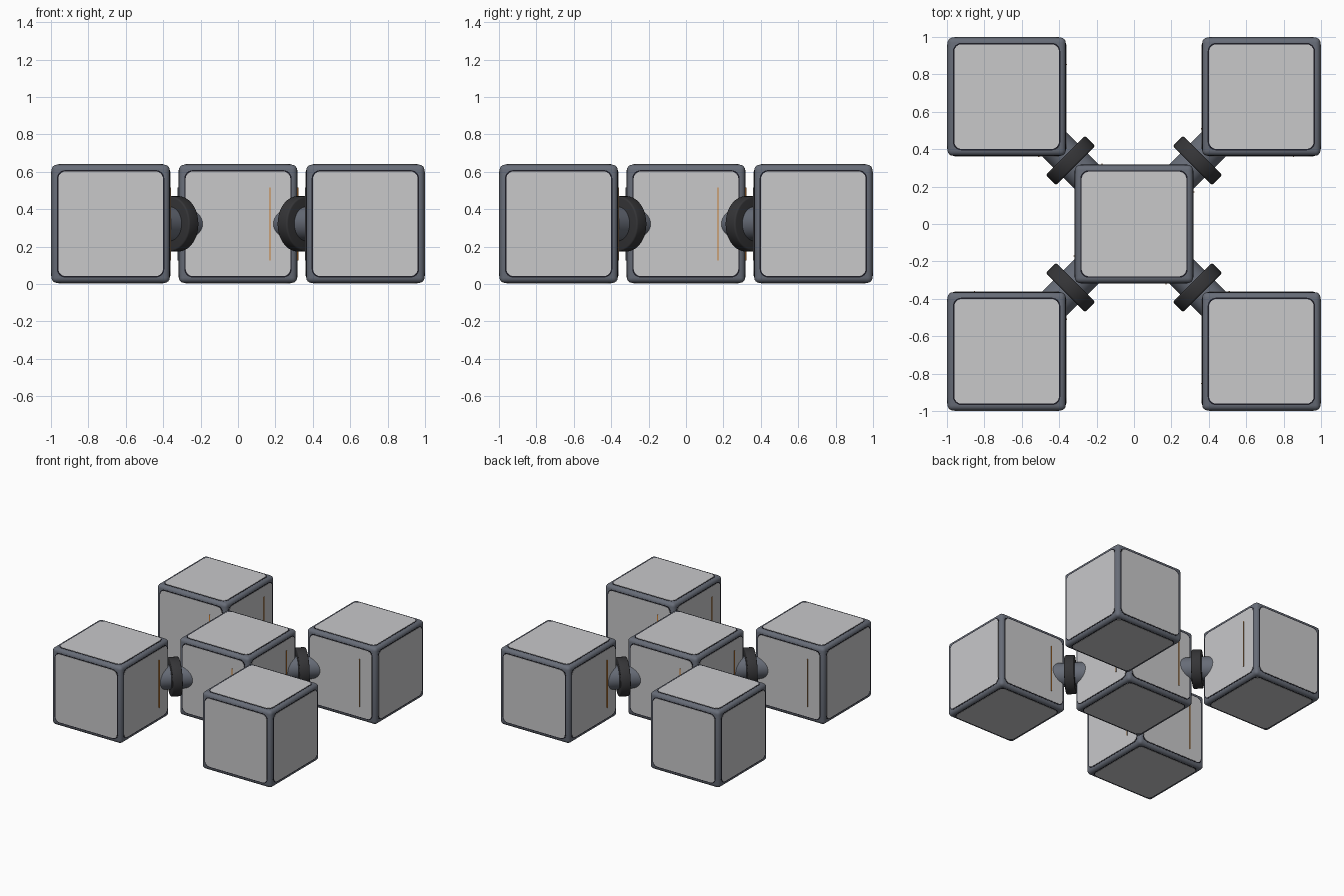
import bpy, bmesh, math
from mathutils import Matrix, Vector

if "Cube" in bpy.data.objects:
    bpy.data.objects.remove(bpy.data.objects["Cube"])

HALF = 0.316      # half size of a frame cube
OFF = 0.681       # centre offset of the outer cubes
ZC = 0.322        # height of all cube centres


def material(name, rgb):
    m = bpy.data.materials.new(name)
    m.diffuse_color = (*rgb, 1)
    m.use_nodes = True
    m.node_tree.nodes["Principled BSDF"].inputs["Base Color"].default_value = m.diffuse_color
    return m


SLATE = material("slate_frame", (0.135, 0.15, 0.185))
PANEL = material("light_grey_panel", (0.58, 0.58, 0.59))
BLACK = material("black_seam", (0.012, 0.012, 0.018))
RUBBER = material("charcoal_collar", (0.035, 0.035, 0.038))
ORANGE = material("orange_strip", (0.60, 0.21, 0.03))


def finish(bm, name, mats, smooth=True):
    bmesh.ops.recalc_face_normals(bm, faces=bm.faces)
    me = bpy.data.meshes.new(name)
    bm.to_mesh(me)
    bm.free()
    ob = bpy.data.objects.new(name, me)
    bpy.context.collection.objects.link(ob)
    for m in mats:
        me.materials.append(m)
    if smooth:
        bpy.ops.object.select_all(action='DESELECT')
        ob.select_set(True)
        bpy.context.view_layer.objects.active = ob
        bpy.ops.object.shade_smooth_by_angle(angle=math.radians(35))
    return ob


def rounded_plate(bm, half, radius, z0, z1, rot):
    """Rounded square lying on +z, then turned by rot to face outward."""
    verts = []
    for k in range(4):
        a0 = k * math.pi / 2
        cx = (half - radius) * (1 if k in (0, 3) else -1)
        cy = (half - radius) * (1 if k in (0, 1) else -1)
        for i in range(7):
            a = a0 + i * math.pi / 12
            verts.append(bm.verts.new((cx + radius * math.cos(a),
                                       cy + radius * math.sin(a), z0)))
    face = bm.faces.new(verts)
    ext = bmesh.ops.extrude_face_region(bm, geom=[face])
    top = [g for g in ext["geom"] if isinstance(g, bmesh.types.BMVert)]
    bmesh.ops.translate(bm, verts=top, vec=(0, 0, z1 - z0))
    bmesh.ops.transform(bm, matrix=rot, verts=verts + top)


# rotations that turn a +z plate toward each of the six cube sides
SIDES = [Matrix.Identity(4), Matrix.Rotation(math.pi, 4, 'X')]
SIDES += [Matrix.Rotation(k * math.pi / 2, 4, 'Z') @ Matrix.Rotation(math.pi / 2, 4, 'X')
          for k in range(4)]


def cube_module(name, x, y):
    move = Matrix.Translation((x, y, ZC))
    # rounded frame
    bm = bmesh.new()
    bmesh.ops.create_cube(bm, size=2 * HALF)
    bmesh.ops.bevel(bm, geom=bm.edges[:], offset=0.028, segments=4,
                    profile=0.5, affect='EDGES')
    bm.transform(move)
    finish(bm, name + "_frame", [SLATE])
    # dark seams and light panels on all six sides
    for part, half, rad, lift, mat in (("seams", 0.287, 0.045, 0.001, BLACK),
                                       ("panels", 0.280, 0.040, 0.003, PANEL)):
        bm = bmesh.new()
        for rot in SIDES:
            rounded_plate(bm, half, rad, HALF - 0.004, HALF + lift, rot)
        bm.transform(move)
        finish(bm, name + "_" + part, [mat], smooth=False)
    # thin upright strips on the sides that face another cube
    bm = bmesh.new()
    for k in range(4):
        rot = Matrix.Rotation(k * math.pi / 2, 4, 'Z')
        normal = rot @ Vector((0, -1, 0))
        if normal.x * x + normal.y * y > 0.1:
            continue
        box = Matrix.Translation((0.172, -HALF - 0.003, 0)) @ Matrix.Diagonal((0.006, 0.01, 0.39, 1))
        new = bmesh.ops.create_cube(bm, size=1, matrix=rot @ box)["verts"]
        side = rot @ Vector((1, 0, 0))
        for f in {f for v in new for f in v.link_faces}:
            f.normal_update()
            f.material_index = 1 if f.normal.dot(side) > 0.9 else 0
    bm.transform(move)
    finish(bm, name + "_strips", [ORANGE, SLATE], smooth=False)


def lathe_cylinder(name, radius, depth, dist, angle, mat, bevel=0.0):
    """Cylinder whose axis runs outward along a diagonal."""
    bm = bmesh.new()
    bmesh.ops.create_cone(bm, cap_ends=True, segments=40, radius1=radius,
                          radius2=radius, depth=depth)
    if bevel:
        rims = [e for e in bm.edges
                if abs(e.verts[0].co.z - e.verts[1].co.z) < 1e-6]
        bmesh.ops.bevel(bm, geom=rims, offset=bevel, segments=3,
                        profile=0.5, affect='EDGES')
    bm.transform(Matrix.Translation((0, 0, ZC)) @ Matrix.Rotation(angle, 4, 'Z')
                 @ Matrix.Translation((dist, 0, 0)) @ Matrix.Rotation(math.pi / 2, 4, 'Y'))
    finish(bm, name, [mat])


# five cubes in a cross
cube_module("centre_cube", 0, 0)
for i, (sx, sy) in enumerate(((1, 1), (-1, 1), (-1, -1), (1, -1))):
    cube_module(f"outer_cube_{i + 1}", sx * OFF, sy * OFF)
    # diagonal joint: arm with a thick collar
    ang = math.atan2(sy, sx)
    lathe_cylinder(f"joint_arm_{i + 1}", 0.092, 0.44, 0.48, ang, SLATE)
    lathe_cylinder(f"joint_collar_{i + 1}", 0.148, 0.076, 0.48, ang, RUBBER, bevel=0.009)
